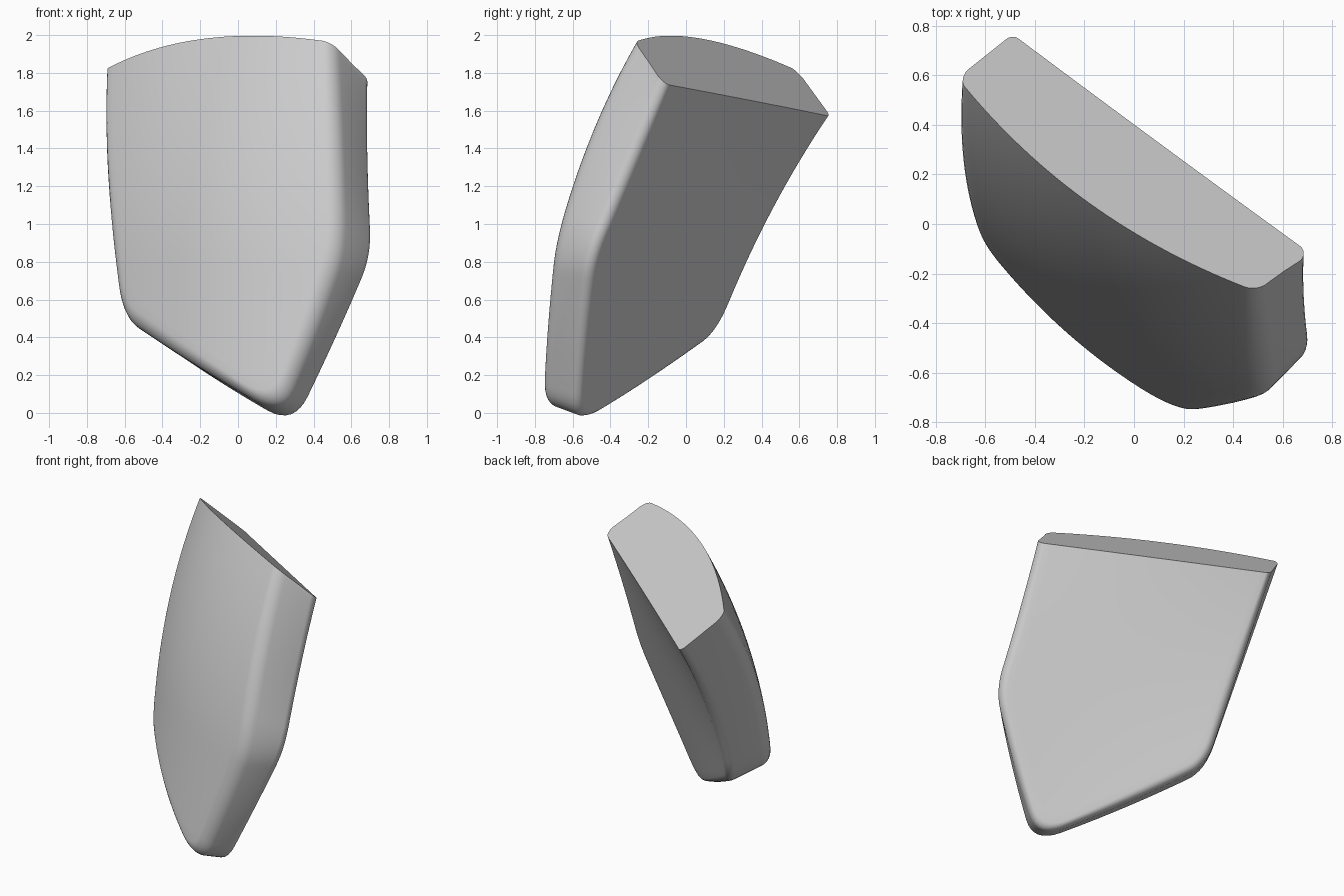
import bpy, bmesh, math
from mathutils import Vector as V

if "Cube" in bpy.data.objects:
    bpy.data.objects.remove(bpy.data.objects["Cube"])

# Slab frame: across, up along the slab, and out through the convex face
ACROSS, UP, OUT = V((.806, -.591, 0)), V((.213, .29, .93)), V((-.5515, -.752, .361))
CENTRE = V((0, .95))

# Outline corners (across, up) and outward bow of the edge to the next corner.
# The two top corners reach past the flat cut made later.
OUTER = [(V((-1, 1.973)), 0), (V((.49, 2.08)), .032), (V((.853, .743)), .015),
         (V((.615, -.18)), .012), (V((-.475, .335)), 0)]
INNER = [(V((-.937, 1.858)), 0), (V((.597, 1.915)), -.01), (V((.88, .785)), .015),
         (V((.595, -.175)), .015), (V((-.475, .34)), 0)]
FILLET = [.02, .02, .13, .16, .1]
EDGE_STEPS, FILLET_STEPS, FACE_RINGS, ROUND_STEPS = 24, 8, 16, 6


def outer_depth(p):
    """Convex outer face: arched across, curved above and straight below."""
    x = p.y - 1.38
    drop = x * x if x > -.8 else -.64 - 1.6 * x
    return .78 - .13 * drop - .24 * (p.x - .07 + .1 * p.y) ** 2


def inner_depth(p):
    """Shallow hollow inner face with a slight twist."""
    u, v = p.x, p.y - 1
    return (.308 - .02 * (u + .25) ** 2 - (.045 - .07 * u) * v * v
            + .035 * (u + .64) * v)


def edge_point(corners, k, t):
    """Point at fraction t of the bowed edge k."""
    a, bow = corners[k]
    b = corners[(k + 1) % 5][0]
    side = (b - a).normalized()
    return a.lerp(b, t) + V((-side.y, side.x)) * bow * 4 * t * (1 - t)


def outline(corners):
    """Five-sided outline with rounded corners."""
    pts = []
    for k in range(5):
        p0 = edge_point(corners, (k - 1) % 5, 1 - FILLET[k])
        p2 = edge_point(corners, k, FILLET[k])
        for i in range(FILLET_STEPS):
            t = i / FILLET_STEPS
            pts.append(p0.lerp(corners[k][0], t).lerp(corners[k][0].lerp(p2, t), t))
        end = 1 - FILLET[(k + 1) % 5]
        for i in range(EDGE_STEPS):
            pts.append(edge_point(corners, k, FILLET[k] + (end - FILLET[k]) * i / EDGE_STEPS))
    return pts


def place(p, depth):
    return ACROSS * p.x + UP * p.y + OUT * depth


def half_shell(corners, depth, radius, sign):
    """Rings from the face centre out over the rounded rim."""
    rim = [(p, (CENTRE - p).normalized()) for p in outline(corners)]
    rings = []
    for j in range(1, FACE_RINGS + 1):
        flat = [CENTRE.lerp(p + inward * radius, j / FACE_RINGS) for p, inward in rim]
        rings.append([place(q, depth(q)) for q in flat])
    for j in range(1, ROUND_STEPS + 1):
        a = math.pi / 2 * j / ROUND_STEPS
        flat = [p + inward * radius * (1 - math.sin(a)) for p, inward in rim]
        drop = sign * radius * (1 - math.cos(a))
        rings.append([place(q, depth(q) - drop) for q in flat])
    return rings


# Curved slab with a rounded rim
bm = bmesh.new()
shell = half_shell(OUTER, outer_depth, .07, 1) + half_shell(INNER, inner_depth, .055, -1)[::-1]
rings = [[bm.verts.new(p) for p in ring] for ring in shell]
n = len(rings[0])
for a, b in zip(rings, rings[1:]):
    for i in range(n):
        bm.faces.new((a[i], a[(i + 1) % n], b[(i + 1) % n], b[i]))
for depth, ring in ((outer_depth, rings[0]), (inner_depth, rings[-1])):
    middle = bm.verts.new(place(CENTRE, depth(CENTRE)))
    for i in range(n):
        bm.faces.new((middle, ring[i], ring[(i + 1) % n]))

# Flat cut across the top
normal = V((.33, .59, .73))
cut = bmesh.ops.bisect_plane(bm, geom=bm.verts[:] + bm.edges[:] + bm.faces[:], dist=1e-5,
                             plane_co=normal * 1.436 / normal.length_squared,
                             plane_no=normal, clear_outer=True)
rim_edges = [e for e in cut["geom_cut"] if isinstance(e, bmesh.types.BMEdge)]
bmesh.ops.edgeloop_fill(bm, edges=rim_edges)
bmesh.ops.recalc_face_normals(bm, faces=bm.faces[:])

mesh = bpy.data.meshes.new("curved_shard")
bm.to_mesh(mesh)
bm.free()
shard = bpy.data.objects.new("curved_shard", mesh)
bpy.context.collection.objects.link(shard)

# Plain grey material
GREY = (.6, .6, .6, 1)
grey = bpy.data.materials.new("light_grey")
grey.use_nodes = True
grey.diffuse_color = GREY
grey.node_tree.nodes["Principled BSDF"].inputs["Base Color"].default_value = GREY
mesh.materials.append(grey)

bpy.ops.object.select_all(action='DESELECT')
shard.select_set(True)
bpy.context.view_layer.objects.active = shard
bpy.ops.object.shade_smooth_by_angle(angle=math.radians(40))
